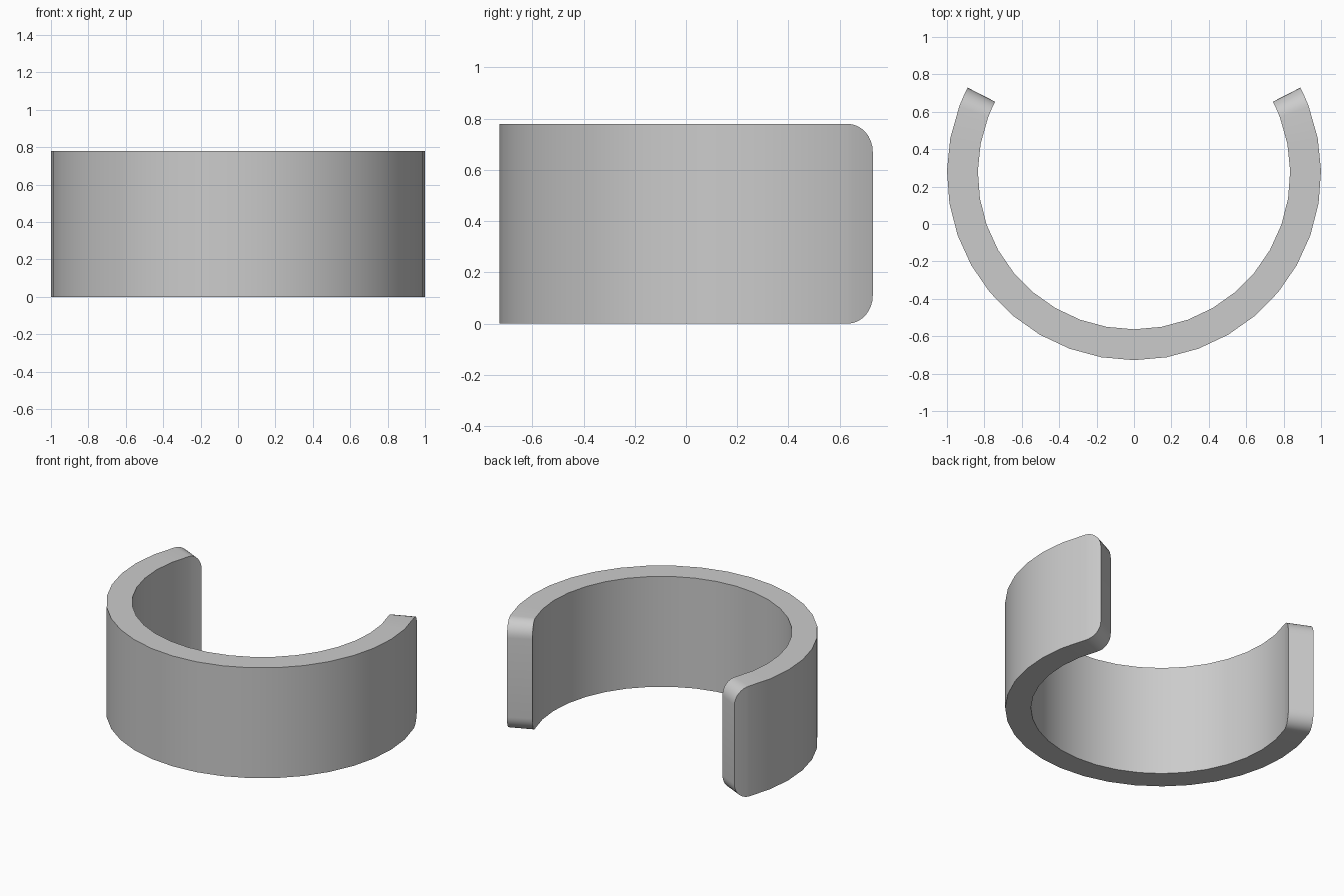
import bpy, bmesh
from math import sin, cos, pi, radians

cube = bpy.data.objects.get("Cube")
if cube:
    bpy.data.objects.remove(cube, do_unlink=True)

OUTER, INNER, HEIGHT = 1.0, 0.835, 0.78
CENTRE_Y = 0.272
HALF_ARC = radians(117.2)
CORNER = 0.11          # radius of the rounded corners at the open ends
BODY_STEPS, CORNER_STEPS = 22, 8

# Grey material
grey = bpy.data.materials.new("grey")
grey.use_nodes = True
colour = (0.6, 0.6, 0.6, 1)
grey.diffuse_color = colour
grey.node_tree.nodes["Principled BSDF"].inputs["Base Color"].default_value = colour

# Sections along the arc: (angle from the front, inset of top and bottom)
body_arc = HALF_ARC - CORNER
corner = [(body_arc + CORNER * sin(a), CORNER * (1 - cos(a)))
          for a in (pi / 2 * i / CORNER_STEPS for i in range(1, CORNER_STEPS + 1))]
body = [(body_arc * (2 * i / BODY_STEPS - 1), 0) for i in range(BODY_STEPS + 1)]
sections = [(-a, inset) for a, inset in reversed(corner)] + body + corner

# Open band: a rectangular section swept round the arc
bm = bmesh.new()
rings = []
for angle, inset in sections:
    rings.append([bm.verts.new((r * sin(angle), CENTRE_Y - r * cos(angle), z))
                  for r, z in ((INNER, inset), (OUTER, inset),
                               (OUTER, HEIGHT - inset), (INNER, HEIGHT - inset))])
for a, b in zip(rings, rings[1:]):
    for i in range(4):
        j = (i + 1) % 4
        bm.faces.new((a[i], a[j], b[j], b[i]))
bm.faces.new(rings[0])
bm.faces.new(rings[-1])
bmesh.ops.recalc_face_normals(bm, faces=bm.faces)

mesh = bpy.data.meshes.new("open_band")
bm.to_mesh(mesh)
bm.free()
mesh.materials.append(grey)
band = bpy.data.objects.new("open_band", mesh)
bpy.context.collection.objects.link(band)

# Smooth curved walls, crisp rims
bpy.ops.object.select_all(action="DESELECT")
band.select_set(True)
bpy.context.view_layer.objects.active = band
bpy.ops.object.shade_smooth_by_angle(angle=radians(30))
